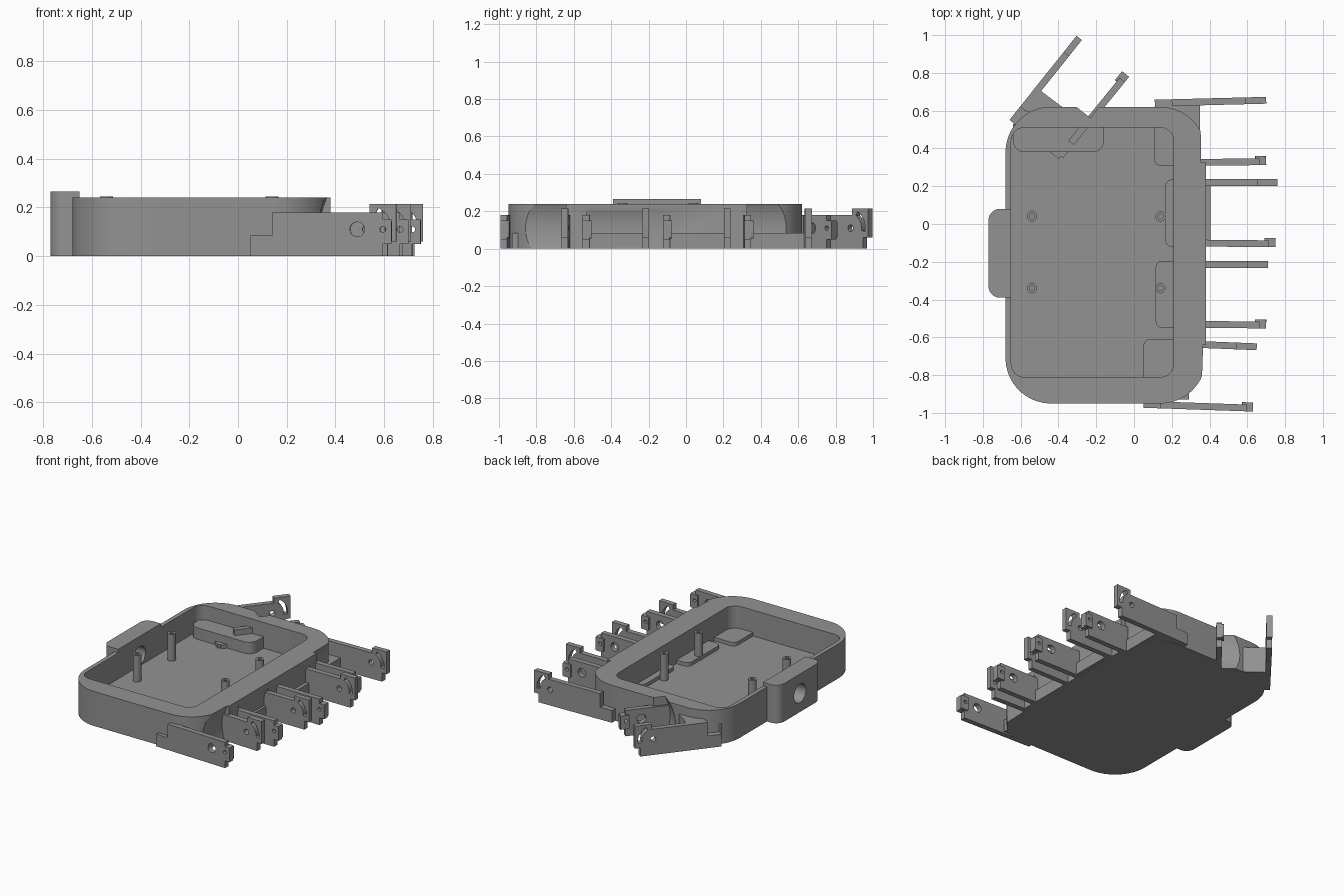
import bpy
from math import sin, cos, pi, radians
from mathutils import Matrix, Vector

if "Cube" in bpy.data.objects:
    bpy.data.objects.remove(bpy.data.objects["Cube"])

grey = bpy.data.materials.new("plain grey")
grey.use_nodes = True
GREY = (0.29, 0.29, 0.29, 1)
grey.diffuse_color = GREY
grey.node_tree.nodes["Principled BSDF"].inputs["Base Color"].default_value = GREY


def prism(name, pts, low, high, matrix=Matrix()):
    """Extrude a flat outline (counter-clockwise) from low to high."""
    n = len(pts)
    verts = [matrix @ Vector((x, y, h)) for h in (low, high) for x, y in pts]
    faces = [tuple(reversed(range(n))), tuple(range(n, 2 * n))]
    faces += [(i, (i + 1) % n, (i + 1) % n + n, i + n) for i in range(n)]
    mesh = bpy.data.meshes.new(name)
    mesh.from_pydata(verts, [], faces)
    mesh.materials.append(grey)
    ob = bpy.data.objects.new(name, mesh)
    bpy.context.collection.objects.link(ob)
    return ob


def circle(x, y, r, n=32):
    return [(x + r * cos(2 * pi * i / n), y + r * sin(2 * pi * i / n)) for i in range(n)]


def rounded(x0, x1, y0, y1, radii, steps=10):
    """Rectangle with radii for the corners: front left, front right, back right, back left."""
    pts = []
    corners = [(x0, y0, 1, 1), (x1, y0, -1, 1), (x1, y1, -1, -1), (x0, y1, 1, -1)]
    for k, ((x, y, sx, sy), r) in enumerate(zip(corners, radii)):
        for i in range(steps + 1 if r else 1):
            a = pi + k * pi / 2 + i * pi / 2 / steps
            pts.append((x + sx * r + r * cos(a), y + sy * r + r * sin(a)))
    return pts


def cut(ob, cutters):
    for c in cutters:
        c.hide_render = True
        mod = ob.modifiers.new("cut", "BOOLEAN")
        mod.operation = "DIFFERENCE"
        mod.solver = "EXACT"
        mod.object = c
    bpy.context.view_layer.update()
    mesh = bpy.data.meshes.new_from_object(
        ob.evaluated_get(bpy.context.evaluated_depsgraph_get()))
    ob.modifiers.clear()
    ob.data = mesh
    for c in cutters:
        bpy.data.objects.remove(c)
    return ob


def upright(start, end):
    """Frame whose x runs from start to end, whose y is up, plus the length."""
    s = Vector((*start, 0))
    run = Vector((*end, 0)) - s
    d = run.normalized()
    side = d.cross(Vector((0, 0, 1)))
    m = Matrix((d, (0, 0, 1), side)).transposed().to_4x4()
    return Matrix.Translation(s) @ m, run.length


def wrist_bore():
    m, length = upright((-0.85, -0.155), (-0.44, -0.155))
    turn = Matrix(((0, 0, 1, -0.85), (1, 0, 0, -0.155), (0, 1, 0, 0), (0, 0, 0, 1)))
    return prism("bore_cutter", circle(0, 0.13, 0.065), 0, length, turn)


# Finger joints: name, low plate start and end, tall plate start and end, scoop distance
joints = [
    ("little", (0.05, -0.955), (0.63, -0.975), (0.15, -0.63), (0.65, -0.65), 0.575),
    ("ring", (0.25, -0.53), (0.70, -0.535), (0.25, -0.215), (0.71, -0.215), 0.41),
    ("middle", (0.25, -0.10), (0.75, -0.105), (0.25, 0.22), (0.76, 0.22), 0.44),
    ("index", (0.25, 0.325), (0.70, 0.33), (0.11, 0.64), (0.70, 0.655), 0.375),
    ("thumb", (-0.39, 0.36), (-0.04, 0.79), (-0.645, 0.54), (-0.29, 0.985), 0.545),
]
T = 0.018   # half thickness of a plate
STEP = 0.09


def low_plate(name, start, end):
    m, L = upright(start, end)
    e = L - 0.035
    pts = [(0, 0), (e, 0), (e, 0.05), (L, 0.05), (L, 0.15), (e, 0.15), (e, 0.18),
           (STEP, 0.18), (STEP, 0.085), (0, 0.085)]
    plate = prism(name + "_hinge_plate", pts, -T, T, m)
    cut(plate, [prism("hole", circle(L - 0.14, 0.11, 0.03), -0.1, 0.1, m),
                prism("hole", circle(L - 0.035, 0.11, 0.012), -0.1, 0.1, m)])
    # raised clip on the inner face
    clip = prism(name + "_clip", rounded(L - 0.06, L, 0.055, 0.15, [0.008] * 4, 3),
                 -T - 0.012, T, m)
    cut(clip, [prism("hole", circle(L - 0.035, 0.11, 0.012), -0.1, 0.1, m)])


def tall_plate(name, start, end):
    m, L = upright(start, end)
    e, tab = L - 0.035, L - 0.11
    pts = [(0, 0), (e, 0), (e, 0.06), (L, 0.06), (L, 0.215), (tab, 0.215), (tab, 0.18),
           (STEP, 0.18), (STEP, 0.085), (0, 0.085)]
    plate = prism(name + "_slotted_plate", pts, -T, T, m)
    # curved slot around the pivot
    px, pz = L - 0.12, 0.11
    angles = [radians(-10 + 8 * i) for i in range(10)]
    arc = [(px + 0.1 * cos(a), pz + 0.1 * sin(a)) for a in angles]
    arc += [(px + 0.075 * cos(a), pz + 0.075 * sin(a)) for a in reversed(angles)]
    cut(plate, [prism("slot", arc, -0.1, 0.1, m),
                prism("hole", circle(px, pz, 0.018), -0.1, 0.1, m)])


scoops = []
for name, a0, a1, b0, b1, reach in joints:
    low_plate(name, a0, a1)
    tall_plate(name, b0, b1)
    # round clearance between both plates
    m, L = upright(a0, a1)
    if name == "thumb":
        width = 0.31
        m = upright(b0, b1)[0]
        scoops.append(prism("scoop", circle(reach, 0.11, 0.3, 64), 0, width, m))
    else:
        width = b1[1] - a1[1]
        scoops.append(prism("scoop", circle(reach, 0.11, 0.3, 64), -width, 0, m))

# Palm tray
palm = prism("palm_tray", rounded(-0.68, 0.38, -0.95, 0.62, [0.24] * 4, 16), 0, 0.24)
cavity = prism("cavity", rounded(-0.65, 0.21, -0.81, 0.51, [0.07] * 4), 0.06, 0.4)
cut(palm, [cavity] + scoops + [wrist_bore()])

# Wrist block with its bore
wrist = prism("wrist_block", rounded(-0.77, -0.65, -0.39, 0.08, [0.06, 0, 0, 0.06]), 0, 0.265)
cut(wrist, [wrist_bore()])

# Low bases that carry the finger plates through the wall
bases = [("little", 0.05, 0.29, -0.93, -0.61), ("ring", 0.115, 0.38, -0.55, -0.195),
         ("middle", 0.165, 0.405, -0.12, 0.235), ("index", 0.105, 0.35, 0.31, 0.64)]
for name, x0, x1, y0, y1 in bases:
    prism(name + "_base", rounded(x0, x1, y0, y1, [0.035, 0, 0, 0.035], 6), 0.001, 0.085)

# Thumb base, inner block and outer gusset
m, L = upright((-0.645, 0.54), (-0.29, 0.985))
foot = [(0, 0), (0.22, 0), (0.22, 0.085), (0, 0.085)]
prism("thumb_base", foot, 0, 0.315, m)
prism("thumb_block", rounded(-0.64, -0.16, 0.38, 0.53, [0.06, 0.06, 0, 0]), 0.05, 0.14)
prism("thumb_gusset", [(-0.58, 0.6), (-0.4, 0.55), (-0.38, 0.62), (-0.5, 0.71)], 0.001, 0.18)

# Hollow screw posts
for x in (-0.54, 0.14):
    for y in (-0.34, 0.04):
        post = prism("screw_post", circle(x, y, 0.027, 24), 0.05, 0.245)
        cut(post, [prism("hole", circle(x, y, 0.013, 16), 0.1, 0.3)])

# Smooth the round surfaces, keep the edges sharp
parts = [o for o in bpy.context.scene.objects if o.type == "MESH"]
for o in bpy.context.scene.objects:
    o.select_set(o in parts)
bpy.context.view_layer.objects.active = parts[0]
bpy.ops.object.shade_smooth_by_angle(angle=radians(30))
